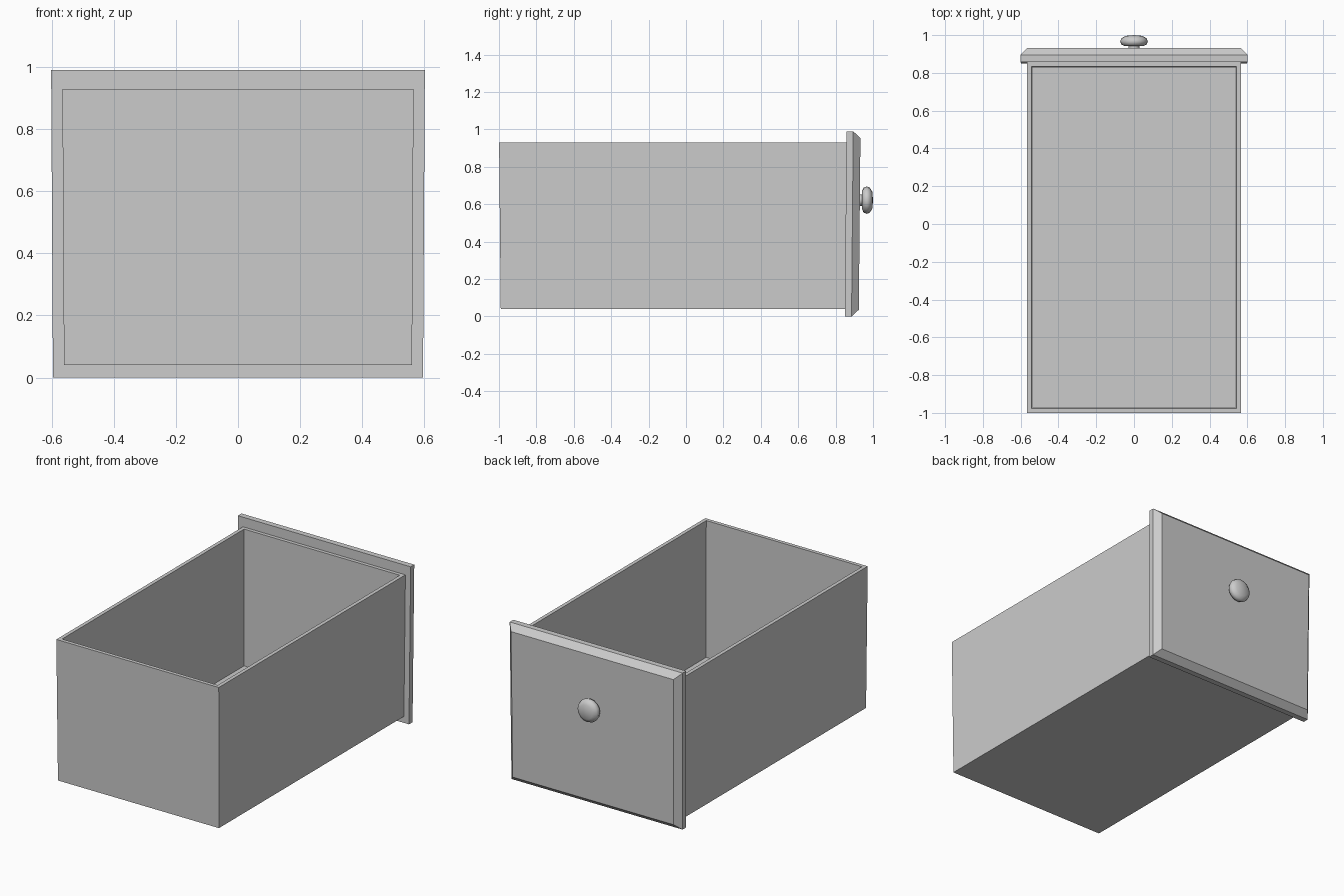
import bpy, bmesh, math
from mathutils import Vector

if "Cube" in bpy.data.objects:
    bpy.data.objects.remove(bpy.data.objects["Cube"])


def taper(z):
    # the whole drawer narrows very slightly towards the bottom
    return 0.99 + 0.01 * z


def finish(bm, name, tapered=True):
    if tapered:
        for v in bm.verts:
            s = taper(v.co.z)
            v.co.x *= s
            v.co.y *= s
    bmesh.ops.recalc_face_normals(bm, faces=bm.faces)
    mesh = bpy.data.meshes.new(name)
    bm.to_mesh(mesh)
    bm.free()
    obj = bpy.data.objects.new(name, mesh)
    bpy.context.collection.objects.link(obj)
    return obj


def block(lo, hi):
    bm = bmesh.new()
    bmesh.ops.create_cube(bm, size=1)
    lo, hi = Vector(lo), Vector(hi)
    for v in bm.verts:
        v.co = (lo + hi) / 2 + v.co * (hi - lo)
    return bm


def face_towards(bm, direction):
    bm.normal_update()
    return max(bm.faces, key=lambda f: f.normal.dot(Vector(direction)))


# Open box: inset the top face, then push it down to the floor
bm = block((-0.566, -1.0, 0.04), (0.566, 0.859, 0.93))
top = face_towards(bm, (0, 0, 1))
bmesh.ops.inset_region(bm, faces=[top], thickness=0.033)
well = bmesh.ops.extrude_discrete_faces(bm, faces=[top])["faces"][0]
for v in well.verts:
    v.co.z = 0.073
finish(bm, "drawer_box")

# Face panel: slab with a chamfered raised front
bm = block((-0.602, 0.858, 0.0), (0.602, 0.894, 0.99))
front = face_towards(bm, (0, 1, 0))
raised = bmesh.ops.extrude_discrete_faces(bm, faces=[front])["faces"][0]
for v in raised.verts:
    v.co.y = 0.933
    v.co.x -= math.copysign(0.036, v.co.x)
    v.co.z += 0.036 if v.co.z < 0.5 else -0.036
finish(bm, "face_panel")

# Turned knob: (radius, y) profile spun around the y axis
profile = [(0, 0.92), (0.03, 0.92), (0.03, 0.943), (0.05, 0.942), (0.067, 0.95),
           (0.073, 0.967), (0.067, 0.983), (0.045, 0.996), (0, 1.0)]
bm = bmesh.new()
verts = [bm.verts.new((r, y, 0.622)) for r, y in profile]
edges = [bm.edges.new(pair) for pair in zip(verts, verts[1:])]
bmesh.ops.spin(bm, geom=verts + edges, cent=(0, 0, 0.622), axis=(0, 1, 0),
               angle=math.tau, steps=16, use_merge=True)
bmesh.ops.remove_doubles(bm, verts=bm.verts, dist=0.0005)
knob = finish(bm, "knob", tapered=False)
bpy.context.view_layer.objects.active = knob
knob.select_set(True)
bpy.ops.object.shade_smooth_by_angle(angle=math.radians(50))
